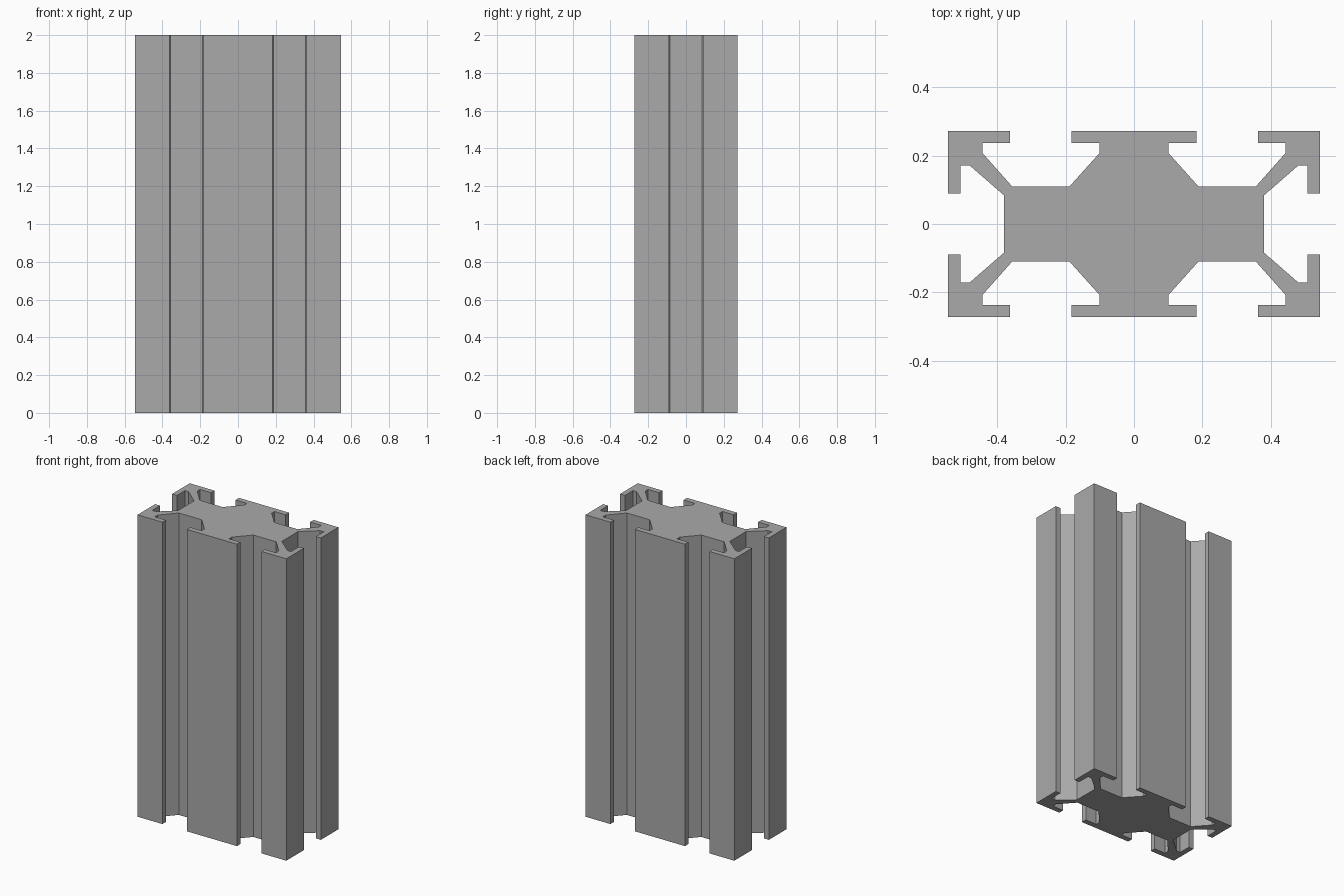
import bpy
import bmesh

cube = bpy.data.objects.get("Cube")
if cube:
    bpy.data.objects.remove(cube, do_unlink=True)

HEIGHT = 2.0

# One quarter of the cross-section, from the end slot round to the wide face
quarter = [
    (0.381, 0.084), (0.481, 0.171), (0.509, 0.171), (0.509, 0.089),   # end slot
    (0.545, 0.089), (0.545, 0.273), (0.363, 0.273), (0.363, 0.237),   # corner
    (0.444, 0.237), (0.444, 0.208), (0.357, 0.110), (0.189, 0.110),   # face slot
    (0.101, 0.208), (0.101, 0.237), (0.183, 0.237), (0.183, 0.273),   # centre lip
]


def mirrored_outline(points):
    """Mirror a quarter outline over both axes into a closed loop."""
    half = points + [(-x, y) for x, y in reversed(points)]
    return half + [(x, -y) for x, y in reversed(half)]


def extrude_outline(name, outline, height, material):
    bm = bmesh.new()
    base = bm.faces.new([bm.verts.new((x, y, 0)) for x, y in outline])
    result = bmesh.ops.extrude_face_region(bm, geom=[base], use_keep_orig=True)
    top = [v for v in result["geom"] if isinstance(v, bmesh.types.BMVert)]
    bmesh.ops.translate(bm, verts=top, vec=(0, 0, height))
    bmesh.ops.recalc_face_normals(bm, faces=bm.faces)
    mesh = bpy.data.meshes.new(name)
    bm.to_mesh(mesh)
    bm.free()
    mesh.materials.append(material)
    obj = bpy.data.objects.new(name, mesh)
    bpy.context.collection.objects.link(obj)
    return obj


# Plain grey metal
grey = bpy.data.materials.new("grey_metal")
grey.use_nodes = True
colour = (0.4, 0.4, 0.4, 1)
grey.diffuse_color = colour
grey.node_tree.nodes["Principled BSDF"].inputs["Base Color"].default_value = colour

# Slotted double-width rail
extrude_outline("slotted_rail", mirrored_outline(quarter), HEIGHT, grey)
